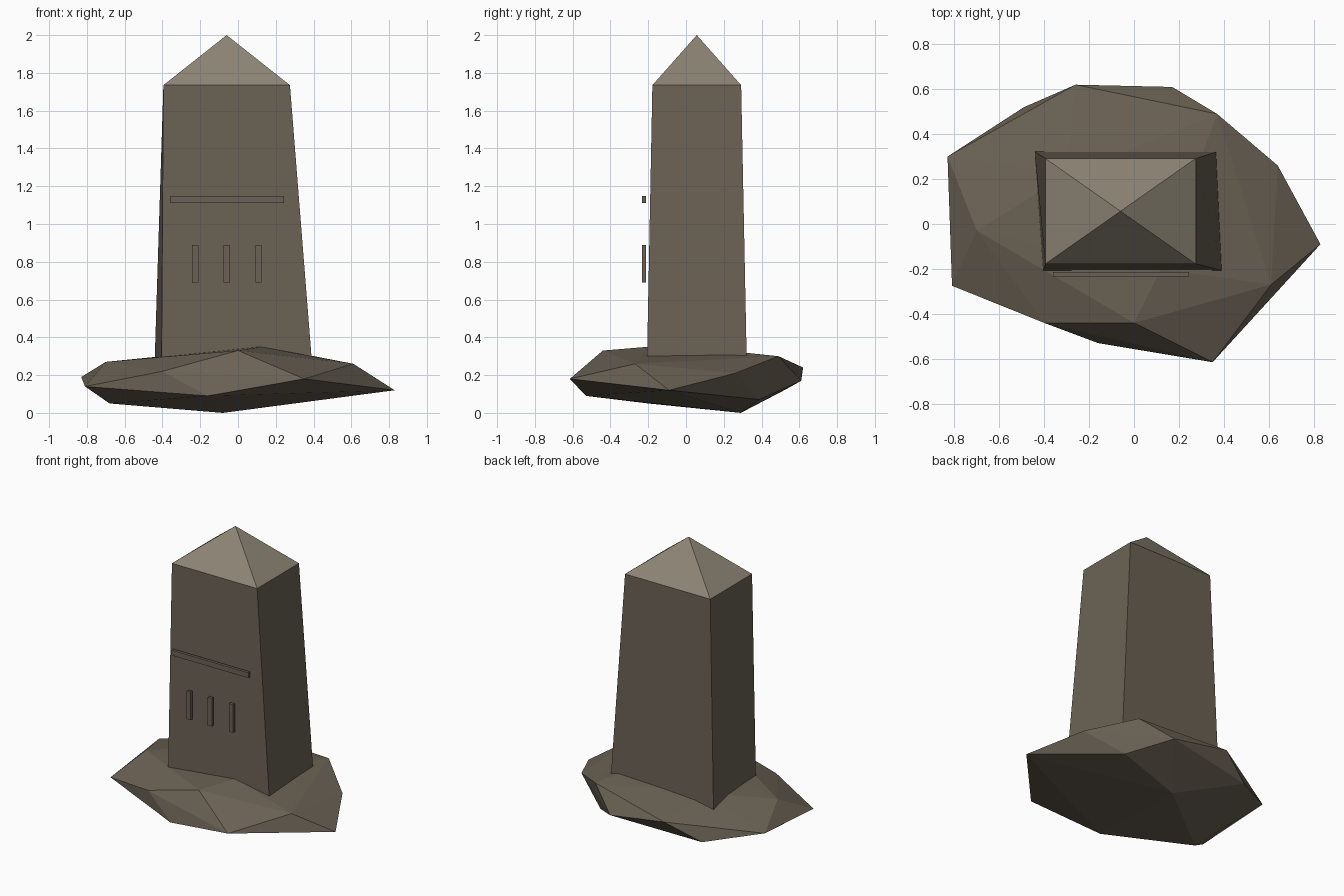
import bpy
import bmesh
from mathutils import Vector

cube = bpy.data.objects.get("Cube")
if cube:
    bpy.data.objects.remove(cube, do_unlink=True)


def material(name, color):
    m = bpy.data.materials.new(name)
    m.use_nodes = True
    m.diffuse_color = (*color, 1)
    m.node_tree.nodes["Principled BSDF"].inputs["Base Color"].default_value = (*color, 1)
    return m


stone = material("brown_stone", (0.145, 0.121, 0.089))
pale = material("pale_stone", (0.27, 0.235, 0.18))


def finish(name, bm, mat):
    bmesh.ops.recalc_face_normals(bm, faces=bm.faces)
    mesh = bpy.data.meshes.new(name)
    bm.to_mesh(mesh)
    bm.free()
    mesh.materials.append(mat)
    obj = bpy.data.objects.new(name, mesh)
    bpy.context.collection.objects.link(obj)
    return obj


def hull(name, points, mat):
    bm = bmesh.new()
    for p in points:
        bm.verts.new(p)
    res = bmesh.ops.convex_hull(bm, input=bm.verts)
    loose = {v for v in res["geom_interior"] + res["geom_unused"]
             if isinstance(v, bmesh.types.BMVert)}
    bmesh.ops.delete(bm, geom=list(loose), context="VERTS")
    return finish(name, bm, mat)


def box(name, center, size, mat):
    bm = bmesh.new()
    bmesh.ops.create_cube(bm, size=1)
    for v in bm.verts:
        v.co = Vector(center) + v.co * Vector(size)
    return finish(name, bm, mat)


# Rough boulder under the monument: rim, crown and underside corners
rim = [(-.83, .30, .19), (-.49, .52, .12), (-.26, .62, .24), (.17, .61, .17),
       (.37, .49, .30), (.64, .26, .21), (.83, -.09, .12), (.35, -.615, .18),
       (-.16, -.53, .09), (-.40, -.44, .22), (-.81, -.275, .14)]
crown = [(-.70, -.03, .27), (.61, -.27, .26), (0, -.44, .33),
         (.12, -.20, .35), (-.30, .22, .31), (.30, .30, .32)]
underside = [(-.08, .29, 0), (-.68, -.20, .05), (.40, .39, .07)]
hull("rock_base", rim + crown + underside, stone)

# Tapered, slightly uneven shaft
foot = [(-.405, -.207, .25), (.393, -.207, .25), (.368, .322, .25), (-.442, .322, .25)]
head = [(-.395, -.178, 1.735), (.275, -.178, 1.735),
        (.275, .292, 1.735), (-.395, .292, 1.735)]
bm = bmesh.new()
low = [bm.verts.new(p) for p in foot]
top = [bm.verts.new(p) for p in head]
bm.faces.new(low)
bm.faces.new(top)
for i in range(4):
    j = (i + 1) % 4
    bm.faces.new((low[i], low[j], top[j], top[i]))
finish("shaft", bm, stone)

# Pyramid cap
hull("pyramid_cap", head + [(-.06, .057, 2)], pale)

# Raised bars in front of the shaft
box("long_bar", (-.058, -.223, 1.13), (.605, .02, .038), stone)
for side, x in zip(("right", "middle", "left"), (-.226, -.059, .108)):
    box(side + "_short_bar", (x, -.223, .79), (.033, .02, .2), stone)
